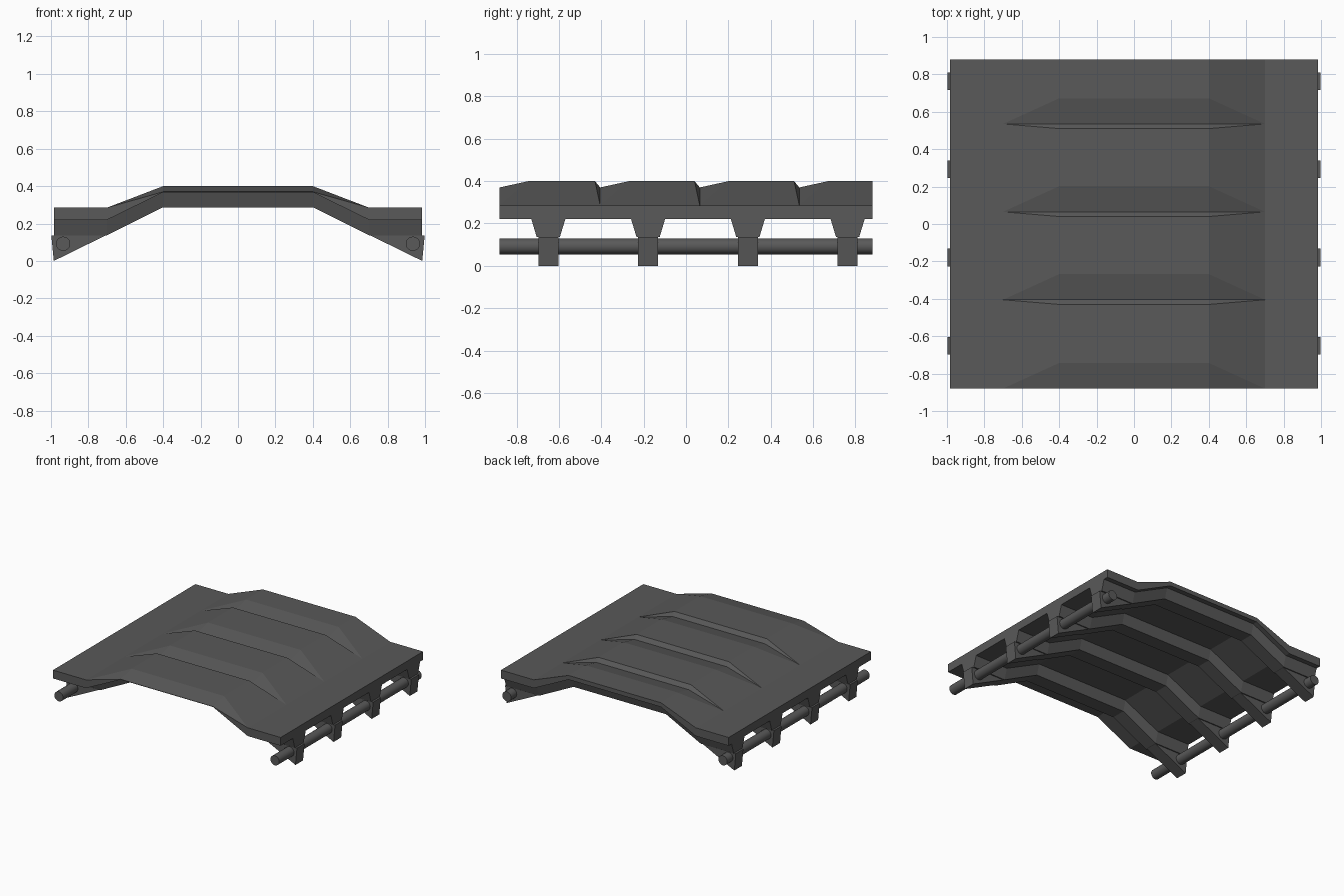
import bpy, bmesh, math

if "Cube" in bpy.data.objects:
    bpy.data.objects.remove(bpy.data.objects["Cube"])

mat = bpy.data.materials.new("dark_grey")
mat.diffuse_color = (0.1, 0.1, 0.1, 1)
mat.use_nodes = True
mat.node_tree.nodes["Principled BSDF"].inputs["Base Color"].default_value = mat.diffuse_color


def loft(name, rings):
    """Closed rings of points joined in order, with capped ends."""
    bm = bmesh.new()
    vs = [[bm.verts.new(p) for p in r] for r in rings]
    n = len(rings[0])
    for a, b in zip(vs, vs[1:]):
        for i in range(n):
            j = (i + 1) % n
            bm.faces.new((a[i], a[j], b[j], b[i]))
    bm.faces.new(vs[0][::-1])
    bm.faces.new(vs[-1])
    bmesh.ops.remove_doubles(bm, verts=bm.verts, dist=1e-4)
    bmesh.ops.recalc_face_normals(bm, faces=bm.faces)
    me = bpy.data.meshes.new(name)
    bm.to_mesh(me)
    bm.free()
    me.materials.append(mat)
    ob = bpy.data.objects.new(name, me)
    bpy.context.collection.objects.link(ob)
    return ob


# Roof plate: stepped raised centre, steps taper to points at the flat edges
def plate_row(y_in, z_in, y_out):
    right = [(0.4, y_in, z_in), (0.7, y_out, 0.285), (0.985, y_out, 0.285),
             (0.985, y_out, 0.22), (0.7, y_out, 0.22), (0.4, y_in, 0.367)]
    return right + [(-x, y, z) for x, y, z in reversed(right)]


steps = [-0.88, -0.405, 0.065, 0.535, 0.88]
rows = []
for y0, y1 in zip(steps, steps[1:]):
    back = y1 if y1 == steps[-1] else y1 - 0.025
    rows += [plate_row(y0, 0.37, y0), plate_row(y0 + 0.137, 0.4, y0),
             plate_row(back, 0.4, y1)]
loft("roof_plate", rows)

# Tapered ribs following the underside, with pointed end brackets
path = [(-0.985, 0.22), (-0.7, 0.22), (-0.4, 0.37), (0.4, 0.37), (0.7, 0.22), (0.985, 0.22)]
bracket = [(0.7, 0.14), (0.998, 0.135), (0.985, 0.005)]
for k in range(4):
    c = -0.65 + 0.471 * k
    loft(f"rib_{k + 1}", [[(x, c - 0.08, z), (x, c + 0.08, z),
                           (x, c + 0.055, z - 0.083), (x, c - 0.055, z - 0.083)]
                          for x, z in path])
    for s, side in ((-1, "left"), (1, "right")):
        loft(f"rib_bracket_{side}_{k + 1}",
             [[(s * x, c + d, z - 0.005 * (z < 0.1)) for x, z in bracket]
              for d in (-0.047, 0.047)])

# Long rods through the brackets
for s, side in ((-1, "left"), (1, "right")):
    bpy.ops.mesh.primitive_cylinder_add(vertices=24, radius=0.038, depth=1.76,
                                        location=(s * 0.935, 0, 0.092),
                                        rotation=(math.pi / 2, 0, 0))
    rod = bpy.context.object
    rod.name = f"rod_{side}"
    rod.data.materials.append(mat)
    bpy.ops.object.shade_smooth_by_angle()
